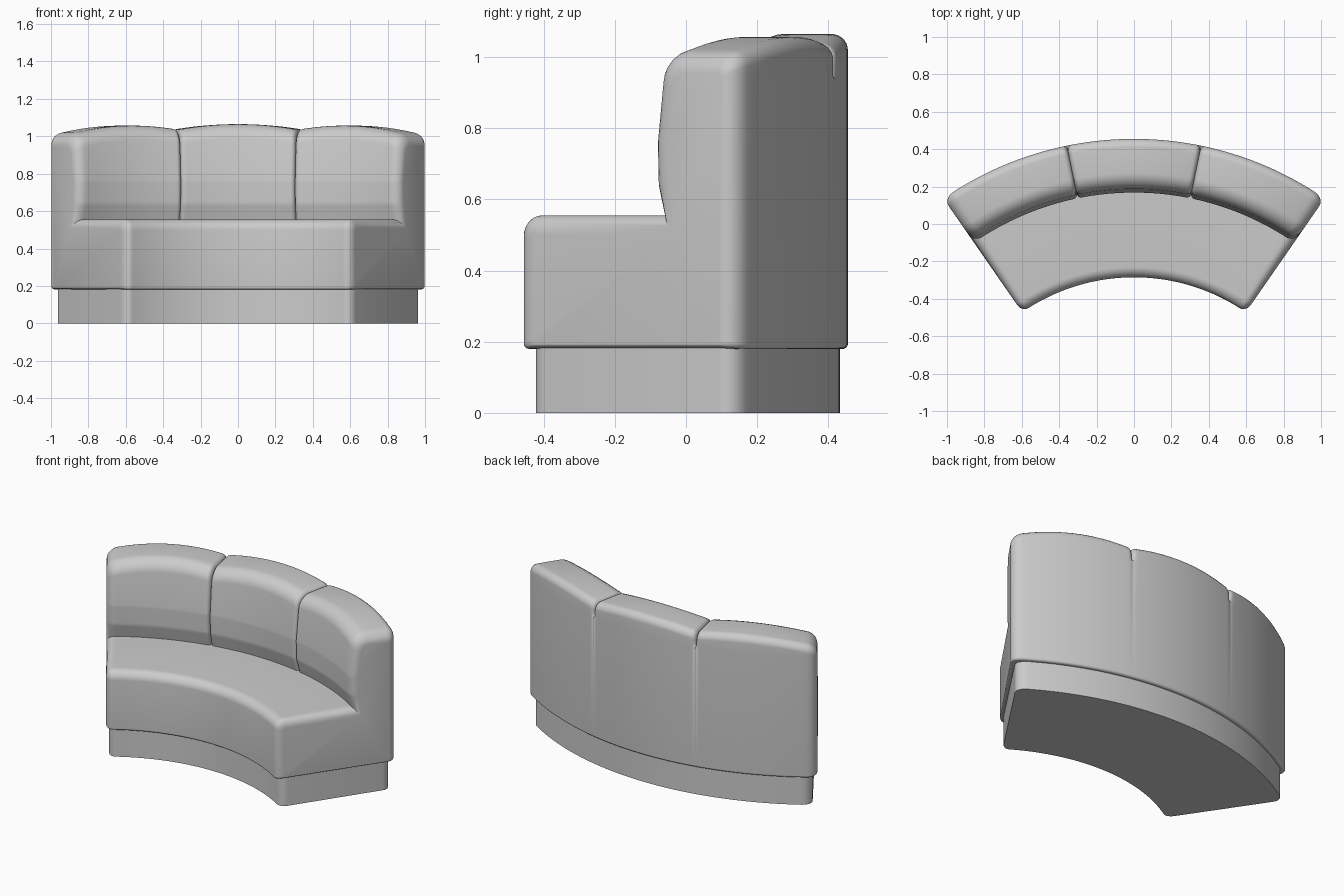
import bpy, bmesh, math
from mathutils import Vector

if "Cube" in bpy.data.objects:
    bpy.data.objects.remove(bpy.data.objects["Cube"])

CY = -1.335                    # arc centre
END = math.radians(34.7)       # half sweep
SEAM = END / 3
R_END, R_SEAM = 0.05, 0.024

mat = bpy.data.materials.new("grey upholstery")
mat.diffuse_color = (0.6, 0.6, 0.6, 1)
mat.use_nodes = True
mat.node_tree.nodes["Principled BSDF"].inputs["Base Color"].default_value = mat.diffuse_color


def rounded(corners, steps=6):
    """Round each (r, z, radius) corner of a closed outline."""
    out, n = [], len(corners)
    for i, (x, z, rad) in enumerate(corners):
        p = Vector((x, z))
        if rad <= 0:
            out.append(p)
            continue
        a = (Vector(corners[i - 1][:2]) - p).normalized()
        b = (Vector(corners[(i + 1) % n][:2]) - p).normalized()
        half = a.angle(b) / 2
        t = rad / math.tan(half)
        c = p + (a + b).normalized() * (rad / math.sin(half))
        u, v = p + a * t - c, p + b * t - c
        for k in range(steps + 1):
            d = u.lerp(v, k / steps).normalized() * rad
            out.append(c + d)
    return out


def quarter(d, rad):
    """Inset of a quarter-round edge at distance d from the edge."""
    if d >= rad:
        return 0.0
    return rad - math.sqrt(max(0, rad * rad - (rad - d) ** 2))


def loft(name, angles, section):
    bm = bmesh.new()
    rings = []
    for th in angles:
        rings.append([bm.verts.new((p.x * math.sin(th), CY + p.x * math.cos(th), p.y))
                      for p in section(th)])
    n = len(rings[0])
    for a, b in zip(rings, rings[1:]):
        for i in range(n):
            j = (i + 1) % n
            bm.faces.new((a[i], a[j], b[j], b[i]))
    bm.faces.new(rings[0])
    bm.faces.new(rings[-1][::-1])
    bmesh.ops.recalc_face_normals(bm, faces=bm.faces)
    me = bpy.data.meshes.new(name)
    bm.to_mesh(me)
    bm.free()
    ob = bpy.data.objects.new(name, me)
    bpy.context.collection.objects.link(ob)
    me.materials.append(mat)
    bpy.ops.object.select_all(action='DESELECT')
    ob.select_set(True)
    bpy.context.view_layer.objects.active = ob
    bpy.ops.object.shade_smooth_by_angle(angle=math.radians(40))
    return ob


def stations(end, seams):
    s = [-end + 2 * end * i / 48 for i in range(49)]
    curve = [1 - math.cos(math.pi / 2 * k / 7) for k in range(8)]
    s = [t for t in s if abs(t) < end - R_END / 1.4 and
         all(abs(abs(t) - q) > R_SEAM / 1.6 for q in seams)]
    for sg in (-1, 1):
        s += [sg * (end - c * R_END / 1.4) for c in curve]
        for q in seams:
            s += [sg * (q + w * c * R_SEAM / 1.6) for c in curve for w in (-1, 1)
                  if c > 0 or w > 0]
    return sorted(s)


def crown(th):
    """Height of the cushion tops along the sweep."""
    a = abs(th)
    if a < SEAM:
        return 1.035 + 0.03 * (1 - (a / SEAM) ** 2)
    t = (a - SEAM) / (END - SEAM)
    return 1.035 + 0.112 * t - 0.142 * t * t


def body_section(th):
    e = quarter((END - abs(th)) * 1.4, R_END)
    g = quarter(abs(abs(th) - SEAM) * 1.6, R_SEAM)
    f = e + g
    top = crown(th) - f
    pts = rounded([
        (1.05 + e, 0.18 + 0.25 * e, 0.014),
        (1.05 + e, 0.555 - e, 0.055 - 0.8 * e),
        (1.53 + f, 0.555 - e, 0),
        (1.506 + f, 0.64, 0.1),
        (1.503 + f, 0.76, 0.15),
        (1.53 + f, top, 0.085 - 0.7 * e),
        (1.79 - e, top, 0.045 - 0.7 * e),
        (1.79 - e, 0.951, 0),
        (1.79 - e, 0.94, 0),
        (1.79 - e, 0.18 + 0.25 * e, 0.014)])
    # seam groove runs a short way down the rear
    for p in pts:
        if p.x > 1.7 and p.y > 0.945:
            p.x -= g
    return pts


def base_section(th):
    e = quarter((BASE_END - abs(th)) * 1.4, R_END)
    return [Vector(p) for p in ((1.08 + e, 0), (1.08 + e, 0.2),
                                (1.768 - e, 0.2), (1.768 - e, 0))]


# upholstered seat with three-cushion back
loft("seat_and_back", stations(END, [SEAM]), body_section)
# recessed plinth
BASE_END = END - math.radians(0.9)
loft("plinth", stations(BASE_END, []), base_section)
